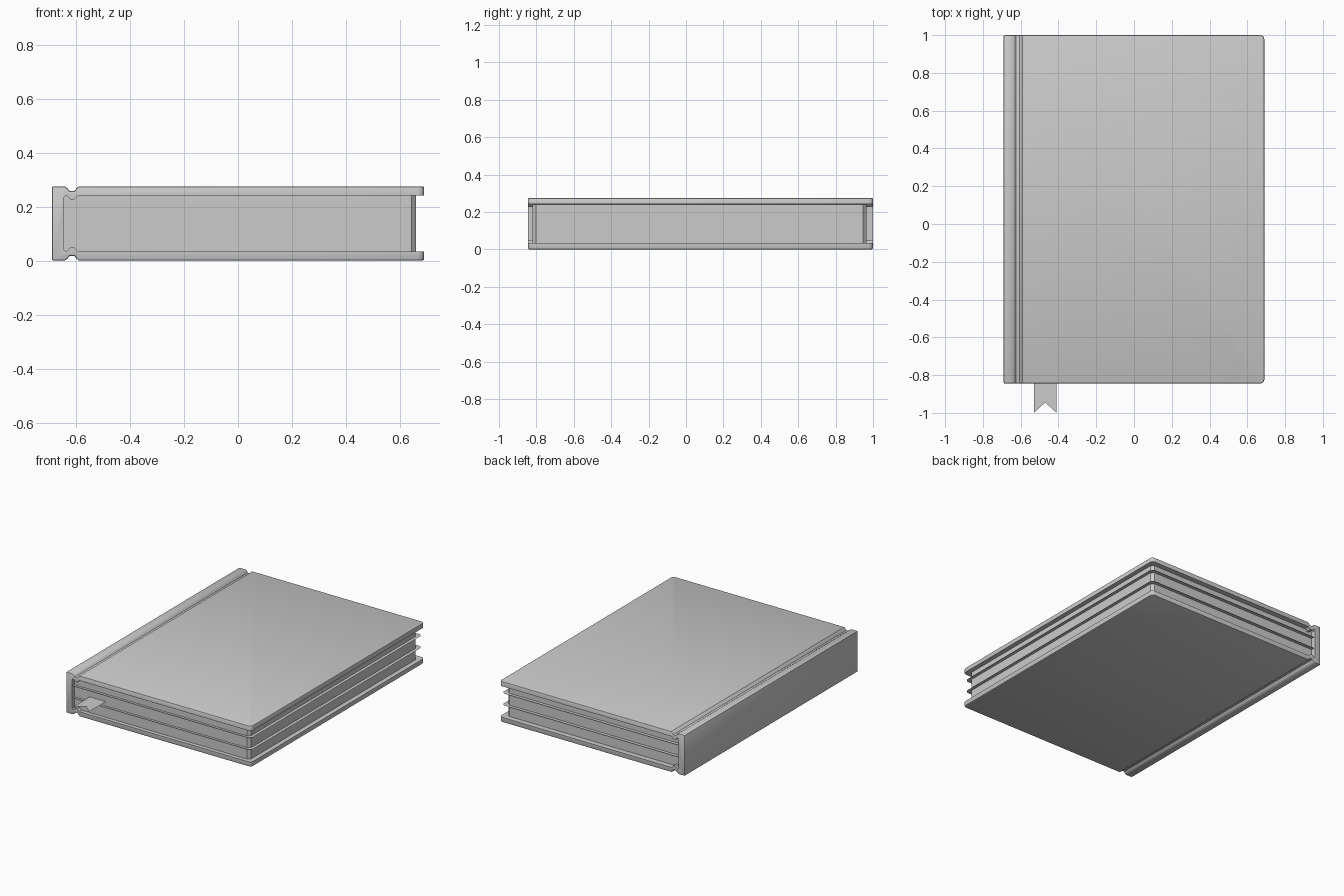
import bpy, bmesh

if "Cube" in bpy.data.objects:
    bpy.data.objects.remove(bpy.data.objects["Cube"])

Y0, Y1, H = -0.845, 1.0, 0.275


def finish(bm, name, smooth=False):
    bmesh.ops.recalc_face_normals(bm, faces=bm.faces)
    me = bpy.data.meshes.new(name)
    bm.to_mesh(me)
    bm.free()
    ob = bpy.data.objects.new(name, me)
    bpy.context.collection.objects.link(ob)
    if smooth:
        bpy.ops.object.select_all(action='DESELECT')
        ob.select_set(True)
        bpy.context.view_layer.objects.active = ob
        bpy.ops.object.shade_smooth_by_angle(angle=0.6)
    return ob


def prism(points, offset):
    bm = bmesh.new()
    face = bm.faces.new([bm.verts.new(p) for p in points])
    if offset:
        ext = bmesh.ops.extrude_face_region(bm, geom=[face], use_keep_orig=True)
        verts = [g for g in ext['geom'] if isinstance(g, bmesh.types.BMVert)]
        bmesh.ops.translate(bm, vec=offset, verts=verts)
    bmesh.ops.recalc_face_normals(bm, faces=bm.faces)
    return bm


def bevel(bm, edges, width, segments):
    bmesh.ops.bevel(bm, geom=edges, offset=width, offset_type='OFFSET',
                    segments=segments, profile=0.5, affect='EDGES')


# Cover: C-shaped section with a hinge groove, mirrored about mid height
outer = [(-0.69, H), (-0.642, H), (-0.632, 0.268), (-0.624, 0.258),
         (-0.606, 0.258), (-0.598, 0.268), (-0.59, H), (0.69, H)]
inner = [(0.69, 0.242), (-0.59, 0.242), (-0.598, 0.236), (-0.606, 0.227),
         (-0.622, 0.227), (-0.630, 0.237), (-0.638, 0.242), (-0.645, 0.234)]
half = outer + inner
section = half + [(x, H - z) for x, z in reversed(half)]
bm = prism([(x, Y0, z) for x, z in section], (0, Y1 - Y0, 0))

# Cover: rounded fore-edge corners, then softened outer rim
corners = [e for e in bm.edges if all(v.co.x > 0.68 for v in e.verts)
           and abs(e.verts[0].co.y - e.verts[1].co.y) < 1e-4]
bevel(bm, corners, 0.022, 3)
rim = [e for e in bm.edges if len(e.link_faces) == 2
       and e.calc_face_angle(0) > 1.0
       and (all(abs(v.co.z - H / 2) > 0.115 for v in e.verts)
            or all(v.co.x < -0.689 for v in e.verts))]
bevel(bm, rim, 0.007, 2)
finish(bm, "book_cover", True)


def page_outline(x1, y0, y1, c, z):
    return [(-0.645, y0, z), (x1 - c, y0, z), (x1, y0 + c, z),
            (x1, y1 - c, z), (x1 - c, y1, z), (-0.645, y1, z)]


# Page block with chamfered outer corners
finish(prism(page_outline(0.66, -0.82, 0.965, 0.018, 0.034), (0, 0, 0.207)),
       "page_block")

# Loose paper-thin sheets standing out from the block
for i, z in enumerate((0.11, 0.19)):
    finish(prism(page_outline(0.682, -0.838, 0.988, 0.018, z), None),
           f"loose_sheet_{i + 1}")

# Ribbon bookmark with a notched end
ribbon = [(-0.53, -1.0), (-0.47, -0.945), (-0.41, -1.0), (-0.41, 0.9), (-0.53, 0.9)]
finish(prism([(x, y, 0.14) for x, y in ribbon], None), "ribbon_bookmark")
